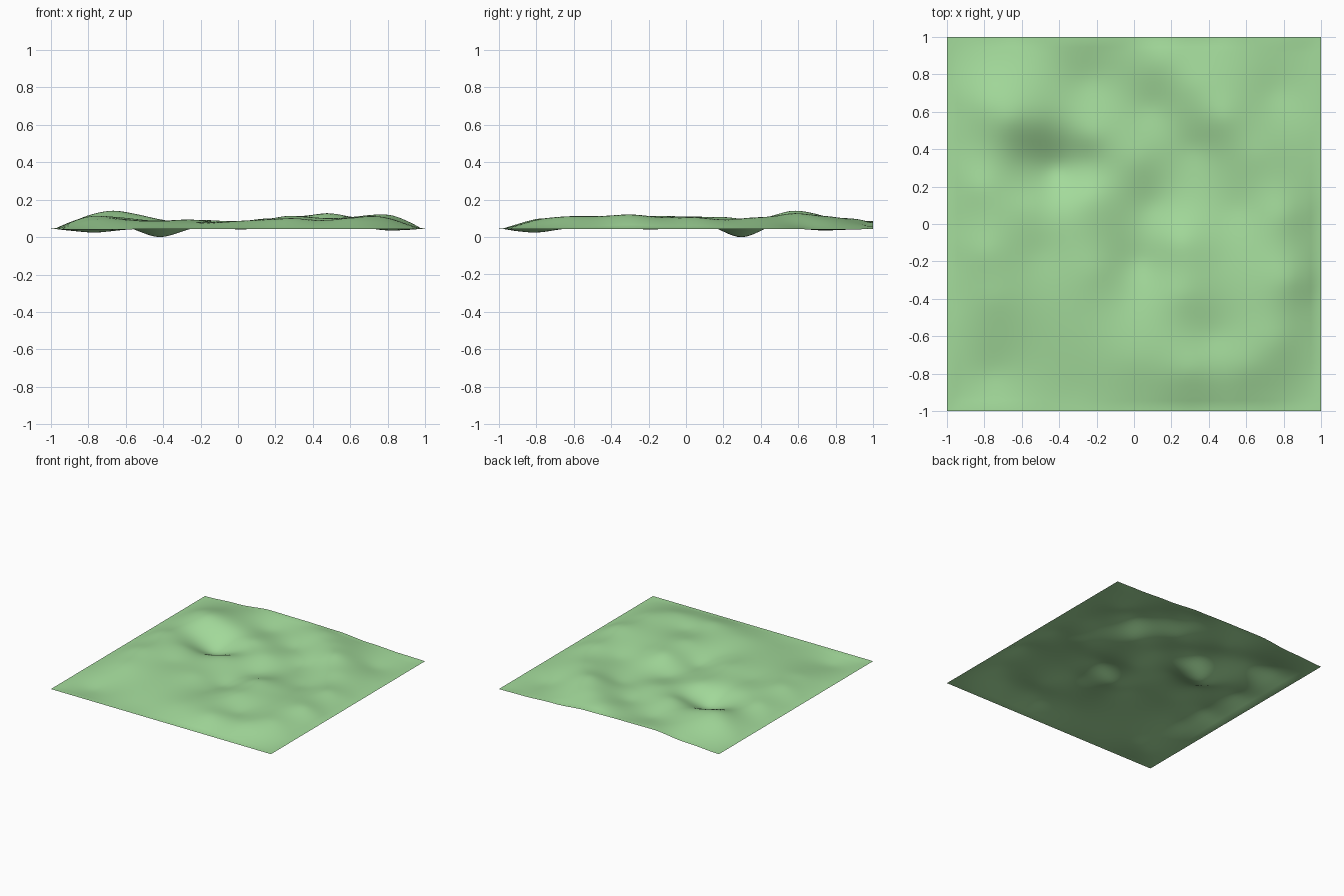
import bpy, bmesh, math

if "Cube" in bpy.data.objects:
    bpy.data.objects.remove(bpy.data.objects["Cube"])

EDGE = 0.045      # height of the flat border
BASE = 0.08       # average inner height
CELLS = 72        # grid resolution

# Landmarks (x, y, height): crests
crests = [
    (-0.66, 0.56, 0.14), (-0.8, 0.64, 0.115), (-0.5, 0.56, 0.11),        # north-west peak
    (0.15, 0.88, 0.10), (0.33, 0.75, 0.112), (0.48, 0.57, 0.128), (0.66, 0.36, 0.105),  # north-east arc
    (0.8, 0.05, 0.105), (0.83, -0.3, 0.115), (0.77, -0.62, 0.108),       # east rim
    (0.6, -0.76, 0.10), (0.3, -0.78, 0.10), (0.0, -0.72, 0.085),         # south rim
    (-0.8, -0.15, 0.11), (-0.75, -0.4, 0.095), (-0.82, 0.2, 0.105),      # west rim
    (0.25, -0.38, 0.112), (0.25, -0.1, 0.11), (-0.2, -0.25, 0.09),       # inner knolls
    (-0.25, 0.14, 0.085), (-0.22, 0.47, 0.09), (0.02, 0.34, 0.085),
    (-0.25, -0.03, 0.09), (-0.55, 0.1, 0.09), (0.45, -0.2, 0.1), (0.5, -0.38, 0.1),
]
# Valleys and pits
hollows = [
    (-0.42, 0.29, 0.0), (-0.24, 0.33, 0.05), (-0.6, 0.33, 0.06),         # deep pit
    (-0.76, -0.8, 0.025), (-0.3, -0.87, 0.05),                           # south-west pit
    (0.1, 0.1, 0.045), (0.03, -0.2, 0.04), (-0.02, -0.4, 0.065),         # central valley
    (-0.25, 0.76, 0.055), (0.08, 0.62, 0.052), (0.32, 0.4, 0.055), (0.55, 0.08, 0.07),
    (0.42, -0.6, 0.08), (-0.3, -0.55, 0.08), (0.75, 0.7, 0.042), (-0.5, -0.15, 0.085),
]
# Back border is raised in the middle
back_border = [(-0.7, 0.06), (-0.4, 0.087), (-0.1, 0.085), (0.2, 0.08), (0.5, 0.06), (0.8, 0.048)]


def border(x):
    ends = [(-1, EDGE)] + back_border + [(1, EDGE)]
    for (x0, z0), (x1, z1) in zip(ends, ends[1:]):
        if x <= x1:
            t = (x - x0) / (x1 - x0)
            return z0 + (z1 - z0) * t * t * (3 - 2 * t)
    return EDGE


points = crests + hollows
for i in range(11):
    t = -1 + i / 5
    points += [(-1, t, EDGE), (1, t, EDGE)]
    if 0 < i < 10:
        points += [(t, -1, EDGE), (t, 1, border(t))]


def kernel(dx, dy):
    r = math.hypot(dx, dy) / 0.12
    return (1 + r) * math.exp(-r)


def solve(a, b):
    n = len(b)
    rows = [r[:] + [v] for r, v in zip(a, b)]
    for c in range(n):
        p = max(range(c, n), key=lambda r: abs(rows[r][c]))
        rows[c], rows[p] = rows[p], rows[c]
        for r in range(c + 1, n):
            f = rows[r][c] / rows[c][c]
            if f:
                for k in range(c, n + 1):
                    rows[r][k] -= f * rows[c][k]
    x = [0.0] * n
    for r in reversed(range(n)):
        x[r] = (rows[r][n] - sum(rows[r][k] * x[k] for k in range(r + 1, n))) / rows[r][r]
    return x


# Smooth surface through the landmarks
matrix = [[kernel(p[0] - q[0], p[1] - q[1]) for q in points] for p in points]
weights = solve(matrix, [p[2] - BASE for p in points])


def height(x, y):
    z = BASE + sum(w * kernel(x - p[0], y - p[1]) for w, p in zip(weights, points))
    # Blend to the exact border on the outermost strip
    t = min(min(1 - abs(x), 1 - abs(y)) / 0.06, 1)
    rim = border(x) if y > 0.94 else EDGE
    return rim + (z - rim) * t


# Terrain sheet
bm = bmesh.new()
bmesh.ops.create_grid(bm, x_segments=CELLS, y_segments=CELLS, size=1)
for v in bm.verts:
    v.co.z = height(v.co.x, v.co.y)
low = min(v.co.z for v in bm.verts)
for v in bm.verts:
    v.co.z -= low
for f in bm.faces:
    f.smooth = True
mesh = bpy.data.meshes.new("terrain")
bm.to_mesh(mesh)
bm.free()
terrain = bpy.data.objects.new("terrain", mesh)
bpy.context.collection.objects.link(terrain)

grass = bpy.data.materials.new("grass_green")
grass.diffuse_color = (0.37, 0.71, 0.33, 1)
grass.use_nodes = True
grass.node_tree.nodes["Principled BSDF"].inputs["Base Color"].default_value = grass.diffuse_color
mesh.materials.append(grass)
